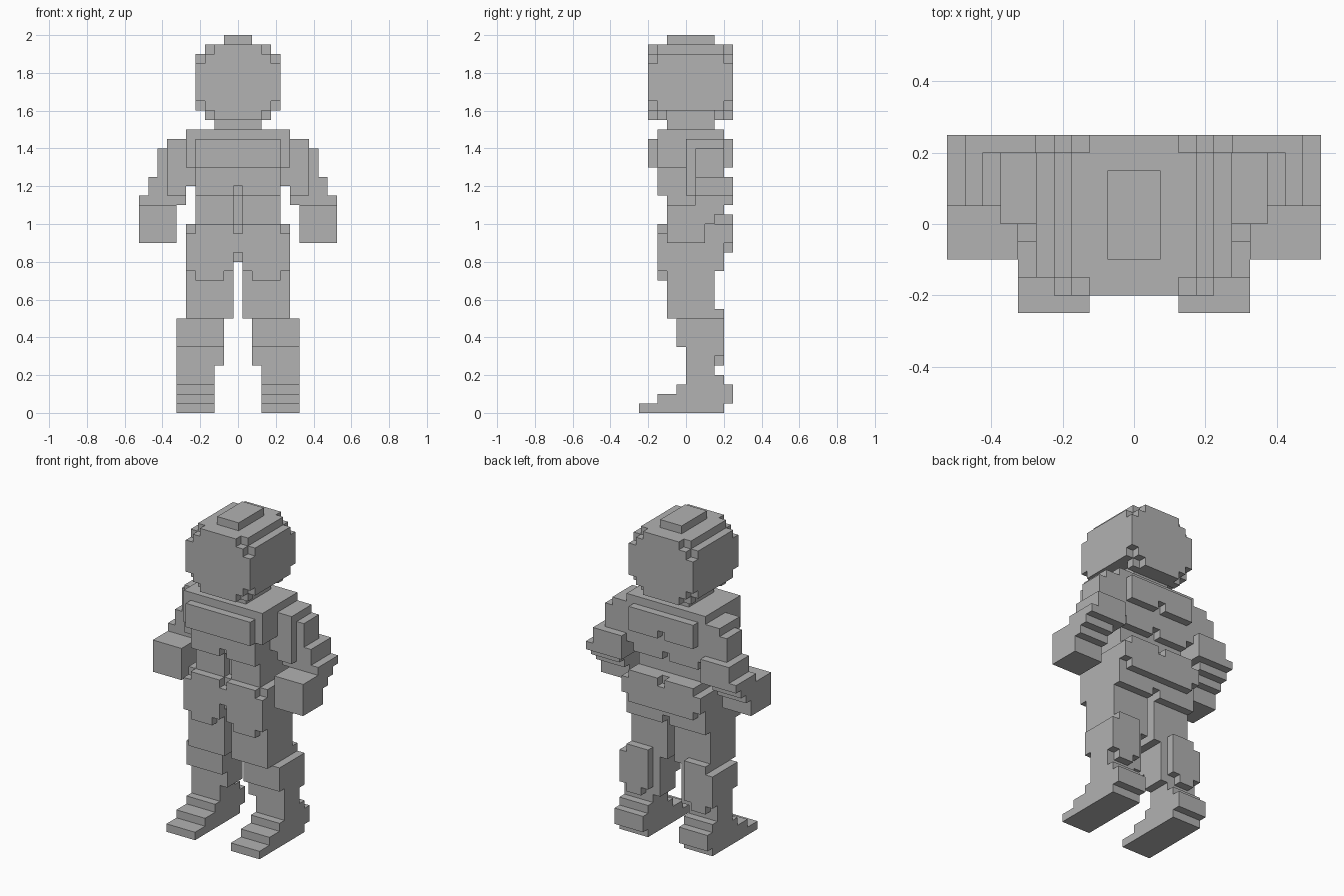
import bpy, bmesh, math

if "Cube" in bpy.data.objects:
    bpy.data.objects.remove(bpy.data.objects["Cube"])

S = 0.05  # size of one block
grey = bpy.data.materials.new("plain_grey")
grey.diffuse_color = (0.445, 0.445, 0.445, 1)
grey.use_nodes = True
grey.node_tree.nodes["Principled BSDF"].inputs["Base Color"].default_value = grey.diffuse_color


def box(x0, x1, y0, y1, z0, z1):
    """Grid cells filled by a box (x cells are centred on x = 0)."""
    r = lambda a, b, o: range(round((a + o) / S), round((b + o) / S))
    return {(i, j, k) for i in r(x0, x1, S / 2) for j in r(y0, y1, 0) for k in r(z0, z1, 0)}


def mid(w, *yz):
    return box(-w, w, *yz)


def both(*b):
    """A box and its mirror image."""
    c = box(*b)
    return c | mirror(c)


def mirror(c):
    return {(-i, j, k) for i, j, k in c}


# Head: wide block, narrower caps, clipped front and back corners
head = mid(.225, -.2, .25, 1.6, 1.9) | mid(.175, -.2, .25, 1.9, 1.95)
head |= mid(.175, -.2, -.1, 1.55, 1.6) | mid(.175, .15, .25, 1.55, 1.6)
for y in (-.2, .2):
    for z in (1.6, 1.85):
        head -= both(.175, .225, y, y + S, z, z + S)
    for z in (1.55, 1.9):
        head -= both(.125, .175, y, y + S, z, z + S)
head |= mid(.075, -.1, .15, 1.95, 2.0)
neck = mid(.125, -.1, .15, 1.5, 1.6)

# Torso: shoulders, chest plate, back plate, ribs, waist
torso = mid(.275, -.15, .2, 1.3, 1.5) | mid(.225, -.2, .25, 1.3, 1.45)
torso |= mid(.225, -.15, .2, 1.15, 1.3) | mid(.275, 0, .2, 1.2, 1.3)
torso |= mid(.225, -.1, .15, 1.0, 1.15)
torso -= mid(.025, -.15, -.1, 1.15, 1.2)
torso -= mid(.025, -.1, -.05, 1.0, 1.15)
torso -= mid(.025, .2, .25, 1.3, 1.35)
torso -= mid(.025, .15, .2, 1.15, 1.2)

# Hips: core, front thigh plates, rear plate
hips = mid(.275, -.1, .2, .75, 1.0) - mid(.025, -.1, .2, .75, .8)
hips |= both(.025, .275, -.15, -.1, .75, 1.0) | both(.075, .225, -.15, -.1, .7, .75)
hips |= mid(.025, -.15, -.1, .85, .95)
hips -= both(.225, .275, -.15, -.1, .95, 1.0)
hips |= mid(.275, .2, .25, .9, 1.0) | mid(.225, .2, .25, .85, .9)
hips |= mid(.225, .15, .25, 1.0, 1.05)
hips -= mid(.025, .2, .25, 1.0, 1.05)

# Arm with stepped elbow, and hand
arm = box(.275, .375, 0, .2, 1.15, 1.45) | box(.375, .425, .05, .2, 1.2, 1.4)
arm |= box(.275, .475, .05, .25, 1.15, 1.25) | box(.275, .525, .05, .25, 1.1, 1.15)
hand = box(.325, .525, -.1, .1, .9, 1.1)
hand |= box(.325, .525, .1, .15, 1.0, 1.1) | box(.325, .525, .15, .2, 1.05, 1.1)

# Leg: thigh, knee, shin, calf plate, ankle
leg = box(.025, .275, -.1, .15, .5, .8)
leg |= box(.075, .325, -.05, .15, .35, .5) | box(.075, .325, 0, .15, .25, .35)
leg |= box(.125, .325, .15, .2, .25, .5) | box(.125, .275, .15, .2, .5, .55)
leg -= box(.125, .175, .15, .2, .25, .3) | box(.275, .325, .15, .2, .25, .3)
leg |= box(.125, .325, 0, .15, .15, .25)

# Foot: stepped sole with raised heel
foot = box(.125, .325, -.25, .2, 0, .05) | box(.125, .325, -.15, .25, .05, .1)
foot |= box(.125, .325, -.05, .25, .1, .15) | box(.125, .325, .15, .2, .15, .2)

parts = {"head": head, "neck": neck, "torso": torso, "hips": hips}
for n, c in (("arm", arm), ("hand", hand), ("leg", leg), ("foot", foot)):
    parts["left_" + n] = c
    parts["right_" + n] = mirror(c)
solid = set().union(*parts.values())


def build(name, cells):
    """Skin the outward sides of a part, then merge coplanar faces."""
    bm = bmesh.new()
    verts = {}

    def vert(p):
        if p not in verts:
            verts[p] = bm.verts.new(((p[0] - .5) * S, p[1] * S, p[2] * S))
        return verts[p]

    for c in sorted(cells):
        for a in range(3):
            for side in (0, 1):
                n = list(c)
                n[a] += 2 * side - 1
                if tuple(n) in solid:
                    continue
                quad = []
                for u, v in ((0, 0), (1, 0), (1, 1), (0, 1)):
                    p = list(c)
                    p[a] += side
                    p[(a + 1) % 3] += u
                    p[(a + 2) % 3] += v
                    quad.append(vert(tuple(p)))
                bm.faces.new(quad if side else quad[::-1])
    bmesh.ops.dissolve_limit(bm, angle_limit=math.radians(1), verts=bm.verts, edges=bm.edges)
    me = bpy.data.meshes.new(name)
    bm.to_mesh(me)
    bm.free()
    me.materials.append(grey)
    bpy.context.collection.objects.link(bpy.data.objects.new(name, me))


# A cell shared by two parts belongs to the first one
used = set()
for name, cells in parts.items():
    build(name, cells - used)
    used |= cells
